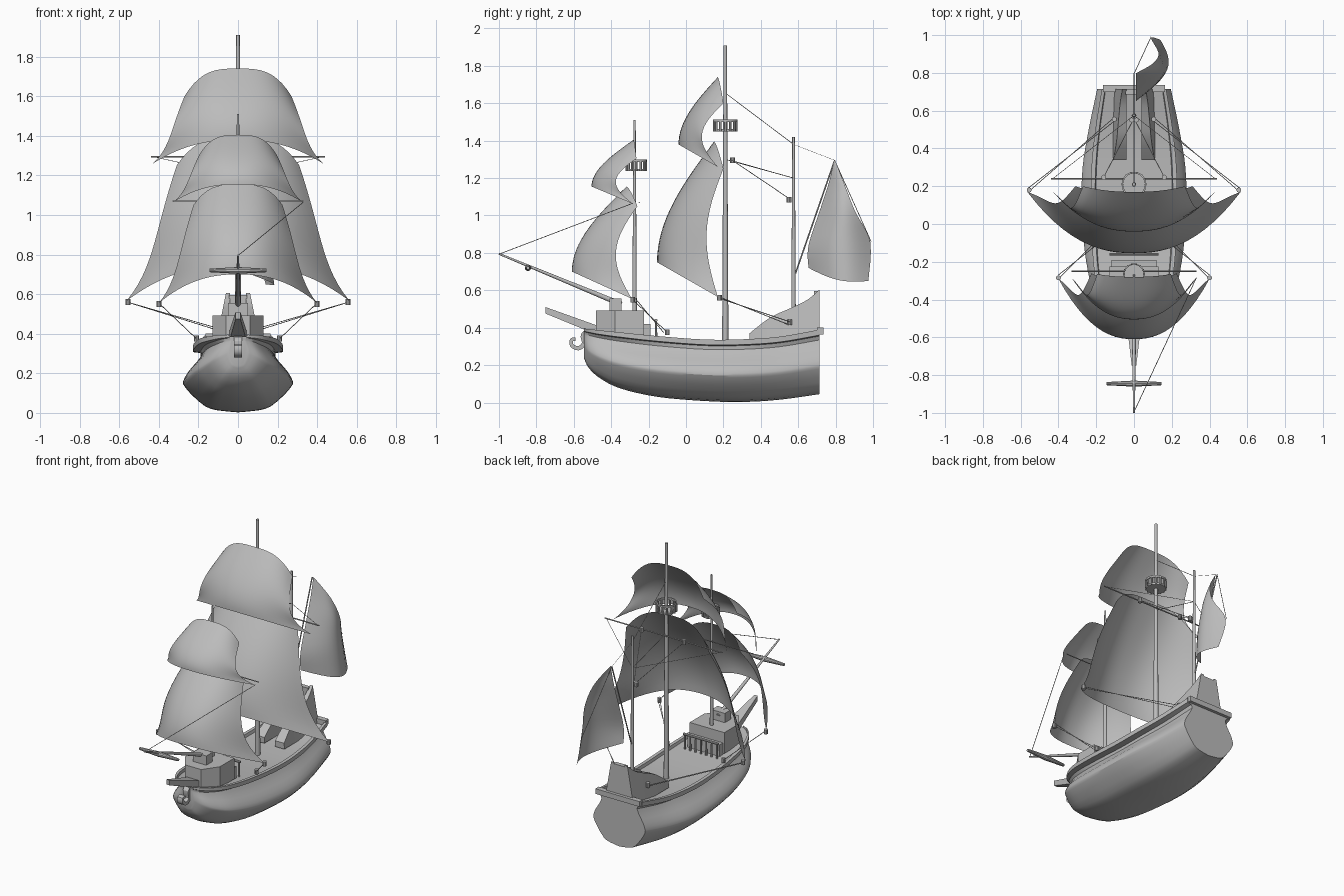
import bpy, bmesh, math
from mathutils import Vector

cube = bpy.data.objects.get("Cube")
if cube:
    bpy.data.objects.remove(cube)
grey = bpy.data.materials.new("plain grey")
grey.use_nodes = True
grey.diffuse_color = (0.5, 0.5, 0.5, 1)
grey.node_tree.nodes["Principled BSDF"].inputs["Base Color"].default_value = (0.5, 0.5, 0.5, 1)

def add_object(name, bm, solid=True):
    if solid:
        bmesh.ops.remove_doubles(bm, verts=bm.verts, dist=1e-5)
        bmesh.ops.recalc_face_normals(bm, faces=bm.faces)
    mesh = bpy.data.meshes.new(name)
    bm.to_mesh(mesh)
    bm.free()
    mesh.materials.append(grey)
    mesh.shade_smooth()
    mesh.set_sharp_from_angle(angle=math.radians(30))
    ob = bpy.data.objects.new(name, mesh)
    bpy.context.collection.objects.link(ob)
    return ob

def skin(bm, rows):
    """Join rows of points with quads and return the vertex rows."""
    grid = [[bm.verts.new(p) for p in row] for row in rows]
    for a, b in zip(grid, grid[1:]):
        for i in range(len(a) - 1):
            bm.faces.new((a[i], b[i], b[i + 1], a[i + 1]))
    return grid

def loft(name, outlines):
    """Capped solid through matching outlines."""
    bm = bmesh.new()
    grid = skin(bm, [list(o) + [o[0]] for o in outlines])
    bm.faces.new(grid[0][:-1])
    bm.faces.new(grid[-1][:-1])
    add_object(name, bm)

def smooth_path(points, steps):
    """Catmull-Rom interpolation through tuples of any length."""
    pts = [points[0]] + list(points) + [points[-1]]
    out = []
    for a, b, c, d in zip(pts, pts[1:], pts[2:], pts[3:]):
        for t in [s / steps for s in range(steps)]:
            out.append(tuple(0.5 * (2 * q + (r - p) * t + (2 * p - 5 * q + 4 * r - w) * t * t
                             + (3 * q - p - 3 * r + w) * t ** 3) for p, q, r, w in zip(a, b, c, d)))
    return out + [tuple(points[-1])]

def rod(name, a, b, r1, r2=None, sides=10):
    """Round bar from a to b, tapered if r2 is given."""
    a, b = Vector(a), Vector(b)
    bm = bmesh.new()
    bmesh.ops.create_cone(bm, cap_ends=True, segments=sides, radius1=r1, radius2=r2 or r1, depth=(b - a).length)
    ob = add_object(name, bm)
    ob.rotation_mode = 'QUATERNION'
    ob.rotation_quaternion = (b - a).to_track_quat('Z', 'Y')
    ob.location = (a + b) / 2

def rope(name, a, b, r=0.002):
    rod(name, a, b, r, sides=5)

def box(name, lo, hi):
    bm = bmesh.new()
    bmesh.ops.create_cube(bm, size=1)
    for v in bm.verts:
        v.co = [l + (c + 0.5) * (h - l) for l, h, c in zip(lo, hi, v.co)]
    add_object(name, bm)

# Hull: stations of y, rail half width, belly half width, keel height, rail height
stations = [(-0.545, 0.05, 0.05, 0.235, 0.395), (-0.52, 0.10, 0.11, 0.185, 0.393),
            (-0.46, 0.15, 0.165, 0.13, 0.386), (-0.35, 0.195, 0.22, 0.075, 0.375),
            (-0.15, 0.22, 0.26, 0.03, 0.355), (0.1, 0.228, 0.277, 0.008, 0.337),
            (0.3, 0.225, 0.272, 0.003, 0.338), (0.5, 0.205, 0.24, 0.015, 0.352),
            (0.715, 0.17, 0.195, 0.045, 0.39)]
belly = [(0, 0), (0.37, 0.03), (0.6, 0.09), (0.85, 0.27), (0.97, 0.39), (1, 0.46), (0.92, 0.59), (0.77, 0.73),
         (0.68, 0.84)]
rail = [(0.83, 0.9), (1, 0.915), (1, 1), (0.9, 1), (0.88, 0.94)]
rows = []
for y, r, b, zk, zr in smooth_path(stations, 4):
    half = [(w * b, zk + t * (zr - zk)) for w, t in smooth_path(belly, 2)]
    half += [(w * r, zk + t * (zr - zk)) for w, t in rail]
    rows.append([(x, y, z) for x, z in half] + [(-x, y, z) for x, z in reversed(half[1:])])
loft("hull", rows)
box("transom_rail", (-0.165, 0.70, 0.365), (0.165, 0.735, 0.40))
# Sterncastle: sweeping side walls joined by a back wall
sweep = smooth_path([(0.34, 0.37), (0.45, 0.455), (0.56, 0.505), (0.65, 0.55), (0.715, 0.605)], 3)
for s in (-1, 1):
    loft("sterncastle_side", [[(s * 0.11, y, 0.33), (s * (0.182 - 0.2 * z), y, z),
                               (s * 0.04, y, z), (s * 0.04, y, 0.33)] for y, z in sweep])
box("sterncastle_back", (-0.045, 0.685, 0.33), (0.045, 0.715, 0.595))
# Forecastle, bowsprit step and railing
plan = [(-0.06, -0.48), (0.06, -0.48), (0.13, -0.38), (0.13, -0.225), (-0.13, -0.225), (-0.13, -0.38)]
loft("forecastle", [[(x, y, z) for x, y in plan] for z in (0.35, 0.492)])
box("bowsprit_step", (-0.05, -0.41, 0.485), (0.05, -0.345, 0.555))
box("forecastle_step", (-0.12, -0.23, 0.34), (0.12, -0.19, 0.42))
for x in [-0.12 + 0.04 * i for i in range(7)]:
    rod("railing_post", (x, -0.16, 0.34), (x, -0.16, 0.44), 0.007, 0.005, 8)
rod("railing_bar", (-0.13, -0.16, 0.44), (0.13, -0.16, 0.44), 0.008)
# Beak and scroll at the bow
loft("beak", [[(-w, y, lo), (w, y, lo), (w, y, hi), (-w, y, hi)]
              for w, y, lo, hi in ((0.045, -0.47, 0.36, 0.41), (0.012, -0.75, 0.475, 0.51))])
scroll = [(-0.52, 0.38), (-0.55, 0.36), (-0.545, 0.315), (-0.575, 0.29), (-0.61, 0.305),
          (-0.612, 0.335), (-0.59, 0.338)]
path = [Vector((0, y, z)) for y, z in smooth_path(scroll, 4)]
rows = []
for i, p in enumerate(path):
    d = (path[min(i + 1, len(path) - 1)] - path[max(i - 1, 0)]).normalized()
    side = Vector((0, -d.z, d.y)) * (0.014 - 0.006 * i / len(path))
    rows.append([p + side * s + Vector((0.02 * t, 0, 0)) for s, t in ((-1, -1), (1, -1), (1, 1), (-1, 1))])
loft("bow_scroll", rows)
# Masts, bowsprit and yards
rod("main_mast", (0, 0.21, 0.3), (0, 0.21, 1.91), 0.017, 0.009, 12)
rod("fore_mast", (0, -0.275, 0.34), (0, -0.275, 1.51), 0.013, 0.006, 12)
rod("mizzen_mast", (0, 0.575, 0.3), (0, 0.575, 1.42), 0.013, 0.007, 12)
rod("bowsprit", (0, -0.345, 0.525), (0, -1.0, 0.795), 0.014, 0.005, 12)
rod("main_yard", (-0.44, 0.24, 1.295), (0.44, 0.24, 1.295), 0.004)
rod("fore_yard", (-0.33, -0.25, 1.07), (0.33, -0.25, 1.07), 0.003)
rod("mizzen_yard", (0, 0.585, 0.69), (0, 0.795, 1.295), 0.004)
for s in (-1, 1):
    rod("furled_sprit_sail", (0, -0.845, 0.72), (s * 0.145, -0.845, 0.72), 0.017, 0.009)
# Lookout baskets
for label, y, z, r in (("main", 0.21, 1.45, 0.066), ("fore", -0.265, 1.237, 0.056)):
    rod(label + "_lookout_floor", (0, y, z), (0, y, z + 0.012), r * 0.92, sides=20)
    bm = bmesh.new()
    ring = [(r, 0.05), (r, 0.062), (r * 0.88, 0.062), (r * 0.88, 0.05), (r, 0.05)]
    skin(bm, [[(q * math.cos(a), y + q * math.sin(a), z + h) for q, h in ring]
              for a in [math.tau * i / 20 for i in range(21)]])
    add_object(label + "_lookout_rim", bm)
    for a in [math.tau * i / 14 for i in range(14)]:
        sx, sy = r * 0.94 * math.cos(a), y + r * 0.94 * math.sin(a)
        rod(label + "_lookout_slat", (sx, sy, z), (sx, sy, z + 0.052), 0.006, sides=6)

def square_sail(name, head, foot, corner, clew, dip):
    """head and foot are centre (y, z); corner and clew are outer (x, y, z)."""
    bm, rows = bmesh.new(), []
    for v in [j / 16 for j in range(17)]:
        width = corner[0] + (clew[0] - corner[0]) * (0.9 * v - 0.3 * v ** 2 + 0.4 * v ** 5)
        yc = head[0] + (foot[0] - head[0]) * math.sin(v * math.pi / 2)
        zc = head[1] + (foot[1] - head[1]) * v
        ye = corner[1] + (clew[1] - corner[1]) * v - dip * math.sin(math.pi * v)
        ze = corner[2] + (clew[2] - corner[2]) * v
        rows.append([(u * width, yc + (ye - yc) * abs(u) ** 2.3, zc + (ze - zc) * abs(u) ** (3.2 - 0.9 * v))
                     for u in [i / 12 - 1 for i in range(25)]])
    skin(bm, rows)
    add_object(name, bm, solid=False)

# Sails on the main and fore masts
square_sail("main_top_sail", (0.17, 1.74), (-0.04, 1.38), (0.27, 0.2, 1.6), (0.43, 0.17, 1.26), 0.10)
square_sail("main_lower_sail", (0.15, 1.395), (-0.155, 0.75), (0.31, 0.2, 1.25), (0.565, 0.17, 0.565), 0.075)
square_sail("fore_top_sail", (-0.28, 1.405), (-0.505, 1.155), (0.195, -0.265, 1.305), (0.33, -0.285, 1.063), 0.10)
square_sail("fore_lower_sail", (-0.318, 1.155), (-0.61, 0.7), (0.225, -0.26, 1.05), (0.40, -0.29, 0.555), 0.10)
# Mizzen sail: rows of front y, front z, rear x, rear y, rear z, bulge
levels = [(0.655, 0.72, 0.13, 0.975, 0.65, 0.10), (0.655, 0.84, 0.08, 0.985, 0.86, 0.11),
          (0.72, 1.04, 0.12, 0.905, 1.02, 0.06), (0.765, 1.18, 0.09, 0.85, 1.16, 0.02),
          (0.792, 1.295, 0, 0.798, 1.295, 0)]
bm, rows = bmesh.new(), []
for j, (yf, zf, xr, yr, zr, bulge) in enumerate(smooth_path(levels, 4)):
    sag = 0.03 * max(0, 1 - j / 4)
    rows.append([(0.01 + xr * u + bulge * math.sin(math.pi * u), yf + (yr - yf) * u,
                  zf + (zr - zf) * u - sag * math.sin(math.pi * u)) for u in [i / 12 for i in range(13)]])
skin(bm, rows)
add_object("mizzen_sail", bm, solid=False)
rope("mizzen_leech_rope", (0, 0.795, 1.295), (0.09, 0.99, 0.86))
# Running rigging and pulley blocks on both sides
for s in (-1, 1):
    for d in (0, 0.02):
        rope("main_sheet", (s * 0.56, 0.17 + d, 0.56), (s * 0.11, 0.56 - d, 0.43 - d / 2))
        rope("fore_sheet", (s * 0.40, -0.29 + d, 0.555), (s * 0.21, -0.10 - d, 0.375))
    for name, x, y, z in (("main_sheet", 0.555, 0.18, 0.56), ("main_deck", 0.105, 0.555, 0.43),
                          ("fore_sheet", 0.40, -0.285, 0.55), ("fore_deck", 0.21, -0.10, 0.375),
                          ("yard", 0.16, 0.248, 1.295), ("mizzen", 0.012, 0.55, 1.085)):
        rod(name + "_block", (s * x, y, z - 0.015), (s * x, y, z + 0.015), 0.013)
    rope("brace", (s * 0.16, 0.248, 1.295), (0, 0.56, 1.085))
    rope("yard_lift", (s * 0.43, 0.24, 1.295), (0, 0.575, 1.2), 0.0015)
# Standing rigging
rope("main_stay", (0, 0.21, 1.655), (0, 0.575, 1.38))
rope("mizzen_stay", (0, 0.21, 1.3), (0, 0.575, 1.2))
rope("mizzen_peak_line", (0, 0.575, 1.38), (0, 0.795, 1.295), 0.001)
rope("bow_line", (0, -0.995, 0.795), (0.33, -0.285, 1.065))
